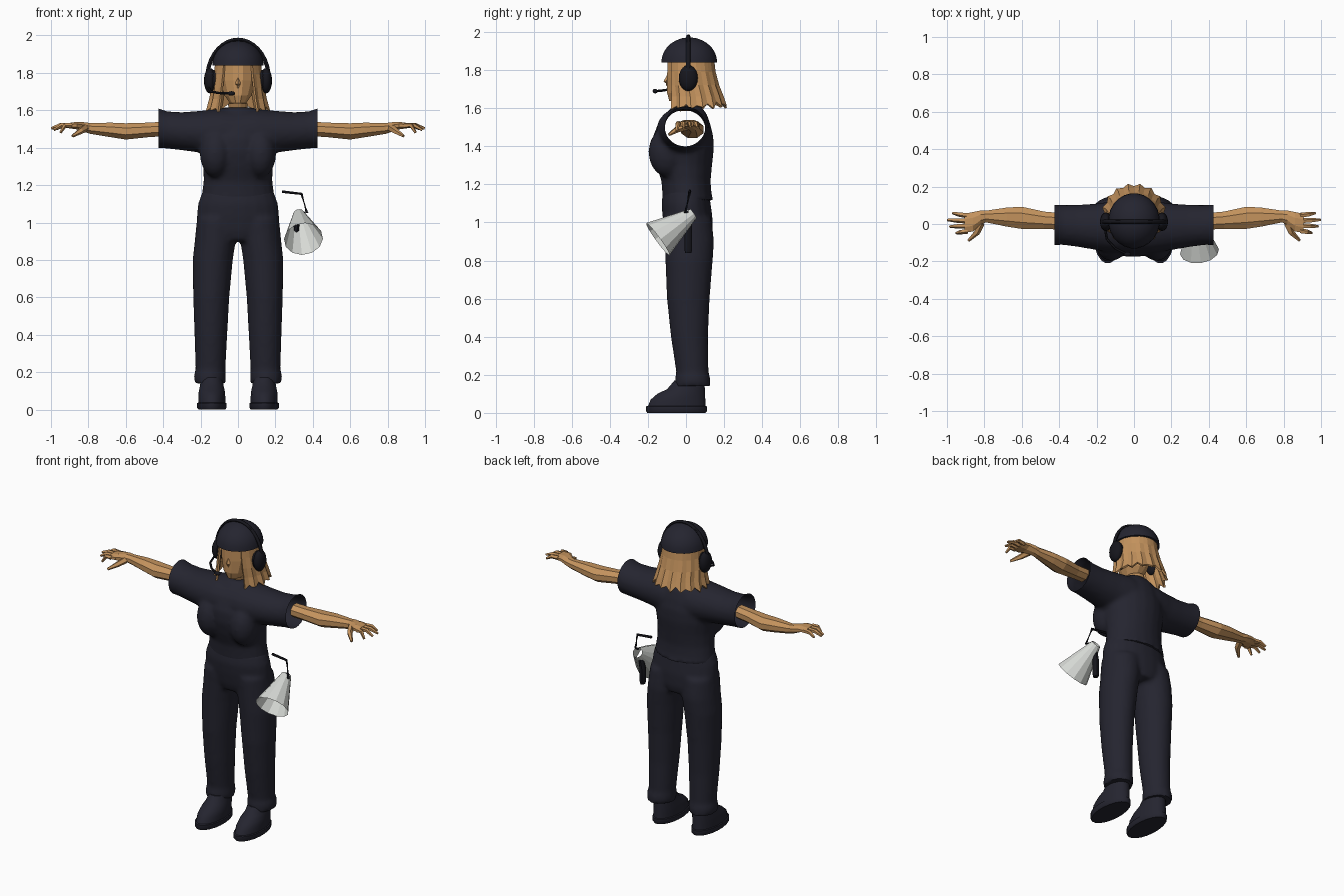
import bpy, bmesh, math
from mathutils import Vector

cube = bpy.data.objects.get("Cube")
if cube:
    bpy.data.objects.remove(cube, do_unlink=True)


def material(name, rgb):
    m = bpy.data.materials.new(name)
    m.use_nodes = True
    m.diffuse_color = (*rgb, 1)
    bsdf = next(n for n in m.node_tree.nodes if n.type == 'BSDF_PRINCIPLED')
    bsdf.inputs["Base Color"].default_value = (*rgb, 1)
    bsdf.inputs["Roughness"].default_value = 0.8
    return m


TAN = material("tan skin and hair", (0.55, 0.29, 0.11))
NAVY = material("dark navy cloth", (0.018, 0.018, 0.029))
BLACK = material("black plastic", (0.008, 0.008, 0.012))
WHITE = material("pale grey horn", (0.68, 0.70, 0.67))


def finish(name, bm, mat, smooth=True):
    bmesh.ops.recalc_face_normals(bm, faces=bm.faces)
    me = bpy.data.meshes.new(name)
    bm.to_mesh(me)
    bm.free()
    me.materials.append(mat)
    ob = bpy.data.objects.new(name, me)
    bpy.context.collection.objects.link(ob)
    if smooth:
        shade(ob)
    return ob


def select(*obs):
    bpy.ops.object.select_all(action='DESELECT')
    for o in obs:
        o.select_set(True)
    bpy.context.view_layer.objects.active = obs[0]


def shade(ob):
    select(ob)
    bpy.ops.object.shade_smooth_by_angle(angle=math.radians(45))


def skin_rings(bm, rings, caps=True):
    rings = [[bm.verts.new(p) for p in ring] for ring in rings]
    n = len(rings[0])
    for a, b in zip(rings, rings[1:]):
        for i in range(n):
            bm.faces.new((a[i], a[(i + 1) % n], b[(i + 1) % n], b[i]))
    if caps:
        bm.faces.new(rings[0])
        bm.faces.new(rings[-1])


def loft(name, rows, mat, axis='z', n=20, smooth=True, side=1):
    """Rows are (position on axis, two centre coordinates, two radii)."""
    bm, rings = bmesh.new(), []
    for t, c1, c2, r1, r2 in rows:
        ring = []
        for i in range(n):
            a = math.tau * (i + 0.5) / n
            u, v = c1 + r1 * math.cos(a), c2 + r2 * math.sin(a)
            p = (u, v, t) if axis == 'z' else (t, u, v)
            ring.append((p[0] * side, p[1], p[2]))
        rings.append(ring)
    skin_rings(bm, rings)
    return finish(name, bm, mat, smooth)


def tube(name, pts, radii, mat, n=6, caps=True, smooth=False, side=1):
    pts = [Vector((x * side, y, z)) for x, y, z in pts]
    bm, rings = bmesh.new(), []
    for i, p in enumerate(pts):
        d = pts[min(i + 1, len(pts) - 1)] - pts[max(i - 1, 0)]
        q = d.to_track_quat('Z', 'Y')
        rings.append([p + q @ Vector((radii[i] * math.cos(a), radii[i] * math.sin(a), 0))
                      for a in (math.tau * k / n for k in range(n))])
    skin_rings(bm, rings, caps)
    return finish(name, bm, mat, smooth)


def ball(name, centre, size, mat):
    bm = bmesh.new()
    bmesh.ops.create_uvsphere(bm, u_segments=16, v_segments=10, radius=1)
    for v in bm.verts:
        v.co = Vector(c + s * k for c, s, k in zip(centre, size, v.co))
    return finish(name, bm, mat)


def fuse(name, obs, voxel=0.014):
    """Merge overlapping solids into one soft cloth surface."""
    select(*obs)
    bpy.ops.object.join()
    ob = bpy.context.object
    ob.name = name
    m = ob.modifiers.new("Fuse", 'REMESH')
    m.mode, m.voxel_size = 'VOXEL', voxel
    s = ob.modifiers.new("Soften", 'SMOOTH')
    s.factor, s.iterations = 0.5, 4
    for mod in ("Fuse", "Soften"):
        bpy.ops.object.modifier_apply(modifier=mod)
    return ob


# Shirt: torso, sleeves and chest fused, then opened at the sleeve ends
torso = loft("torso", [(1.115, 0, 0.01, .2, .135), (1.15, 0, .005, .195, .13),
                       (1.22, 0, 0, .185, .13), (1.3, 0, -.01, .187, .148),
                       (1.38, 0, -.015, .2, .162), (1.45, 0, -.015, .2, .16),
                       (1.52, 0, -.01, .18, .138), (1.57, 0, 0, .14, .11),
                       (1.615, 0, .005, .08, .07)], NAVY)
parts = [torso]
for s in (1, -1):
    parts.append(loft("sleeve", [(0, -.015, 1.48, .14, .125), (.1, -.015, 1.483, .14, .125),
                                 (.2, -.015, 1.485, .125, .113), (.3, -.01, 1.488, .113, .102),
                                 (.38, -.005, 1.495, .107, .1), (.45, -.005, 1.51, .11, .11)],
                      NAVY, 'x', side=s))
    parts.append(ball("chest", (.12 * s, -.1, 1.37), (.085, .098, .13), NAVY))
shirt = fuse("shirt", parts)
bm = bmesh.new()
bm.from_mesh(shirt.data)
for s in (1, -1):
    bmesh.ops.bisect_plane(bm, geom=bm.verts[:] + bm.edges[:] + bm.faces[:],
                           plane_co=(.425 * s, 0, 0), plane_no=(s, 0, 0), clear_outer=True)
bm.to_mesh(shirt.data)
bm.free()
shade(shirt)

# Trousers: hips and two legs
parts = [loft("hips", [(.9, 0, .018, .13, .11), (.95, 0, .015, .215, .125), (1.03, 0, .008, .222, .132),
                       (1.1, 0, 0, .215, .13), (1.17, 0, 0, .19, .12)], NAVY)]
for s in (1, -1):
    parts.append(loft("leg", [(.14, .15, .035, .086, .094), (.19, .15, .035, .086, .092),
                              (.21, .147, .034, .08, .085), (.4, .145, .018, .088, .098),
                              (.6, .143, .012, .097, .113), (.8, .135, .016, .108, .125),
                              (.9, .122, .018, .11, .13), (1.02, .11, .01, .11, .125)], NAVY, side=s))
shade(fuse("trousers", parts))

for s, label in ((1, "left"), (-1, "right")):
    # Shoes with a stepped sole
    loft(label + "_shoe", [(0, .14, -.05, .072, .155), (.008, .14, -.05, .079, .161),
                           (.034, .14, -.05, .079, .161), (.037, .14, -.048, .073, .153),
                           (.07, .14, -.042, .073, .145), (.1, .14, -.025, .07, .127),
                           (.125, .14, .0, .064, .1), (.17, .14, .018, .058, .08)], NAVY, side=s)
    # Bare arm and palm
    loft(label + "_arm", [(.4, .015, 1.5, .048, .042), (.48, .02, 1.495, .05, .042),
                          (.6, .033, 1.487, .064, .047), (.68, .037, 1.495, .055, .042),
                          (.79, .04, 1.503, .034, .031), (.82, .035, 1.51, .04, .028),
                          (.86, .012, 1.518, .056, .022), (.905, .005, 1.518, .055, .015)],
         TAN, 'x', n=8, smooth=False, side=s)
    # Fingers and thumb, slightly curled
    for name, y, tip, drop in (("index", -.037, .95, .035), ("middle", -.01, .985, .02),
                               ("ring", .017, .998, .012), ("little", .045, .97, .015)):
        mid = (.9 + tip) / 2
        tube(f"{label}_{name}_finger",
             [(.89, y, 1.518), (mid, y * 1.15, 1.52), (tip, y * 1.3, 1.515 - drop)],
             [.015, .013, .007], TAN, 5, side=s)
    tube(label + "_thumb", [(.82, .005, 1.505), (.84, -.045, 1.49), (.885, -.088, 1.462)],
         [.022, .017, .008], TAN, 5, side=s)
    # Headset ear cups
    ball(label + "_ear_cup", (.15 * s, .012, 1.758), (.032, .05, .068), BLACK)
    ball(label + "_ear_pad", (.128 * s, .012, 1.758), (.025, .042, .058), BLACK)

# Head, nose and neck
loft("head", [(1.585, 0, .02, .05, .05), (1.635, 0, .01, .052, .06), (1.638, 0, -.025, .045, .065),
              (1.68, 0, -.01, .075, .092), (1.76, 0, .005, .098, .108), (1.87, 0, .015, .105, .115)],
     TAN, n=12, smooth=False)
tube("nose", [(0, -.09, 1.775), (0, -.104, 1.74), (0, -.095, 1.722)], [.008, .014, .01], TAN, 4)

# Hair: pleated curtain around the back and sides with a jagged hem
bm, columns, count = bmesh.new(), [], 27
for i in range(count):
    a = math.radians(-142 + 284 * i / (count - 1))
    odd, column = i % 2, []
    for k, (z, cy, rx, ry) in enumerate([(1.87, .02, .115, .12), (1.79, .025, .125, .127),
                                         (1.72, .033, .138, .138), (1.66, .045, .15, .15),
                                         (1.59, .05, .168, .162)]):
        pleat = 1 - .07 * odd * k / 3
        lift = .022 * (odd + math.cos(a) * .5 + .25 * (i % 3)) if k == 4 else 0
        column.append(bm.verts.new((rx * pleat * math.sin(a),
                                    cy + ry * pleat * math.cos(a), z + lift)))
    columns.append(column)
for a, b in zip(columns, columns[1:]):
    for k in range(len(a) - 1):
        bm.faces.new((a[k], b[k], b[k + 1], a[k + 1]))
hair = finish("hair", bm, TAN, smooth=False)
thick = hair.modifiers.new("Thickness", 'SOLIDIFY')
thick.thickness, thick.offset = .012, 0

# Round cap
rows = [(1.84, 0, .017, .138, .148)]
for k in range(1, 8):
    a = math.radians(12.4 * k)
    rows.append((1.84 + .132 * math.sin(a), 0, .017, .138 * math.cos(a), .148 * math.cos(a)))
loft("cap", rows, NAVY, n=24)

# Headband and microphone boom
arc = [math.pi * k / 18 for k in range(19)]
tube("headband", [(.165 * math.cos(a), .012, 1.765 + .212 * math.sin(a)) for a in arc],
     [.011] * len(arc), BLACK, 8, smooth=True)
tube("microphone_boom", [(-.155, -.02, 1.72), (-.145, -.08, 1.7), (-.1, -.13, 1.692), (-.04, -.16, 1.69)],
     [.007] * 4, BLACK)
ball("microphone", (-.035, -.162, 1.69), (.02, .013, .012), BLACK)

# Megaphone: open horn, grip and bent hanging strap
tube("megaphone_horn", [(.325, .038, 1.047), (.35, -.148, .912)], [.03, .105], WHITE, 12, caps=False)
loft("megaphone_grip", [(.84, .305, .012, .014, .018), (.86, .305, .012, .02, .022),
                        (.94, .305, .012, .02, .022), (1.0, .315, .015, .016, .018)], BLACK, n=8)
tube("megaphone_strap", [(.235, .02, 1.165), (.34, .018, 1.153), (.369, -.004, 1.05), (.335, .02, 1.062)],
     [.008] * 4, BLACK)
